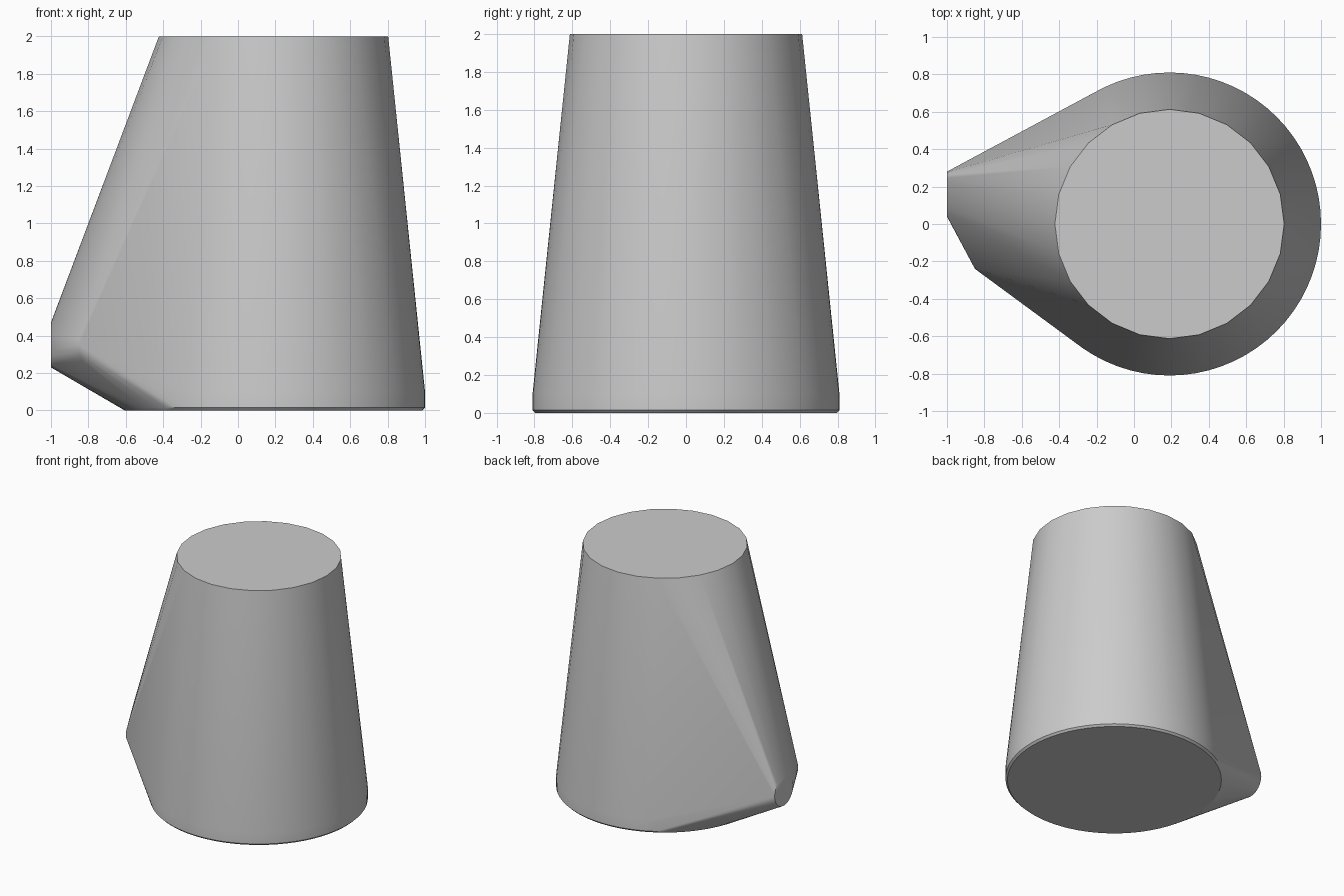
import bpy
import bmesh
import math
from mathutils import Vector

cube = bpy.data.objects.get("Cube")
if cube:
    bpy.data.objects.remove(cube)

# One plain grey
grey = bpy.data.materials.new("plain_grey")
grey.use_nodes = True
colour = (0.6, 0.6, 0.6, 1)
grey.diffuse_color = colour
grey.node_tree.nodes["Principled BSDF"].inputs["Base Color"].default_value = colour

UP = Vector((0, 0, 1))


def ring(bm, centre, radius, across, other, sides):
    """Add a circle of vertices spanned by two directions."""
    for i in range(sides):
        a = math.tau * i / sides
        offset = across * math.cos(a) + other * math.sin(a)
        bm.verts.new(Vector(centre) + offset * radius)


bm = bmesh.new()
X, Y = Vector((1, 0, 0)), Vector((0, 1, 0))

# Tapered cup: chamfered foot, short upright band, narrow top
for z, radius, sides in ((0, 0.795, 72), (0.015, 0.81, 72), (0.1, 0.81, 72), (2, 0.613, 24)):
    ring(bm, (0.19, 0, z), radius, X, Y, sides)

# Side bulge: flat round end and a second round rib beside it
ring(bm, (-1, 0.16, 0.35), 0.12, Y, UP, 24)
rib = Vector((0.55, 0.83, 0)).normalized()
ring(bm, (-0.784, -0.14, 0.35), 0.12, rib, UP, 24)

# Stretch one skin over cup and bulge
hull = bmesh.ops.convex_hull(bm, input=bm.verts[:])
loose = {v for v in hull["geom_interior"] + hull["geom_unused"]
         if isinstance(v, bmesh.types.BMVert)}
bmesh.ops.delete(bm, geom=list(loose), context="VERTS")
bmesh.ops.dissolve_limit(bm, angle_limit=0.002, verts=bm.verts[:], edges=bm.edges[:])
bmesh.ops.recalc_face_normals(bm, faces=bm.faces[:])

mesh = bpy.data.meshes.new("cup_skin")
bm.to_mesh(mesh)
bm.free()
mesh.materials.append(grey)
cup = bpy.data.objects.new("cup_skin", mesh)
bpy.context.collection.objects.link(cup)

bpy.ops.object.select_all(action="DESELECT")
cup.select_set(True)
bpy.context.view_layer.objects.active = cup
bpy.ops.object.shade_smooth_by_angle(angle=math.radians(30))
